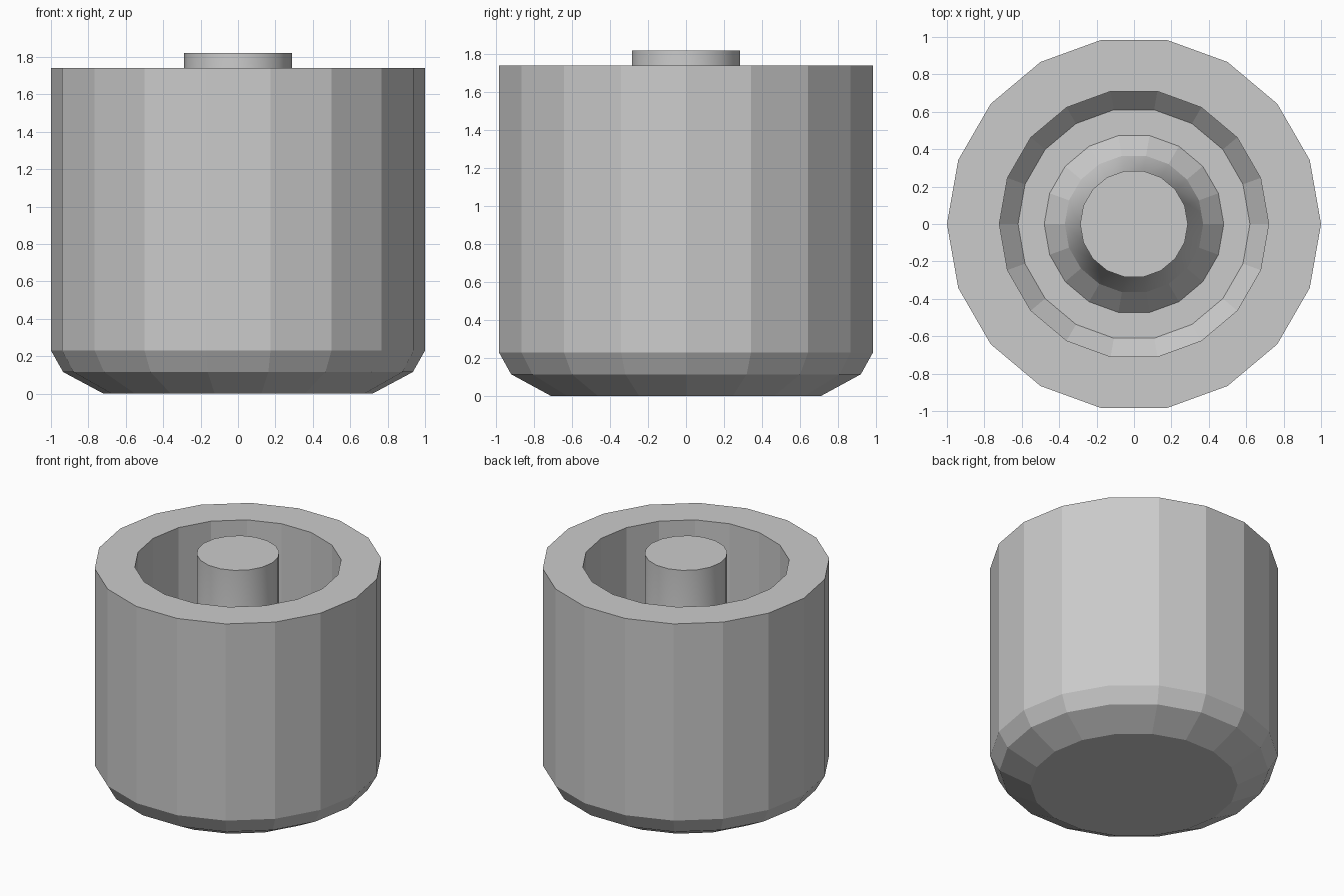
import bpy, math

if "Cube" in bpy.data.objects:
    bpy.data.objects.remove(bpy.data.objects["Cube"])

SIDES = 18


def lathe(name, profile, cap_start=False, cap_end=False):
    """Spin an (r, z) profile, listed from outside-bottom over the top, around z."""
    verts = [(r * math.cos(2 * math.pi * i / SIDES), r * math.sin(2 * math.pi * i / SIDES), z)
             for r, z in profile for i in range(SIDES)]
    faces = []
    for k in range(len(profile) - 1):
        a, b = k * SIDES, (k + 1) * SIDES
        for i in range(SIDES):
            j = (i + 1) % SIDES
            faces.append((a + i, a + j, b + j, b + i))
    if cap_start:
        faces.append(tuple(reversed(range(SIDES))))
    if cap_end:
        faces.append(tuple(range(len(verts) - SIDES, len(verts))))
    mesh = bpy.data.meshes.new(name)
    mesh.from_pydata(verts, [], faces)
    mesh.update()
    obj = bpy.data.objects.new(name, mesh)
    bpy.context.collection.objects.link(obj)
    return obj


# Cup: bevelled base, straight wall, flat rim, deep well with a raised collar
FLOOR = 0.35
lathe("cup", [
    (0.72, 0.0), (0.935, 0.115), (1.0, 0.23), (1.0, 1.74),
    (0.72, 1.74), (0.72, FLOOR + 0.11), (0.62, FLOOR),
    (0.48, FLOOR), (0.37, FLOOR + 0.12),
], cap_start=True, cap_end=True)

# Centre pin: flared foot, smooth sides, flat top
pin = lathe("centre_pin", [(0.37, FLOOR + 0.12), (0.288, FLOOR + 0.3), (0.288, 1.82)],
            cap_end=True)
bpy.ops.object.select_all(action='DESELECT')
pin.select_set(True)
bpy.context.view_layer.objects.active = pin
bpy.ops.object.shade_smooth_by_angle(angle=math.radians(35))
